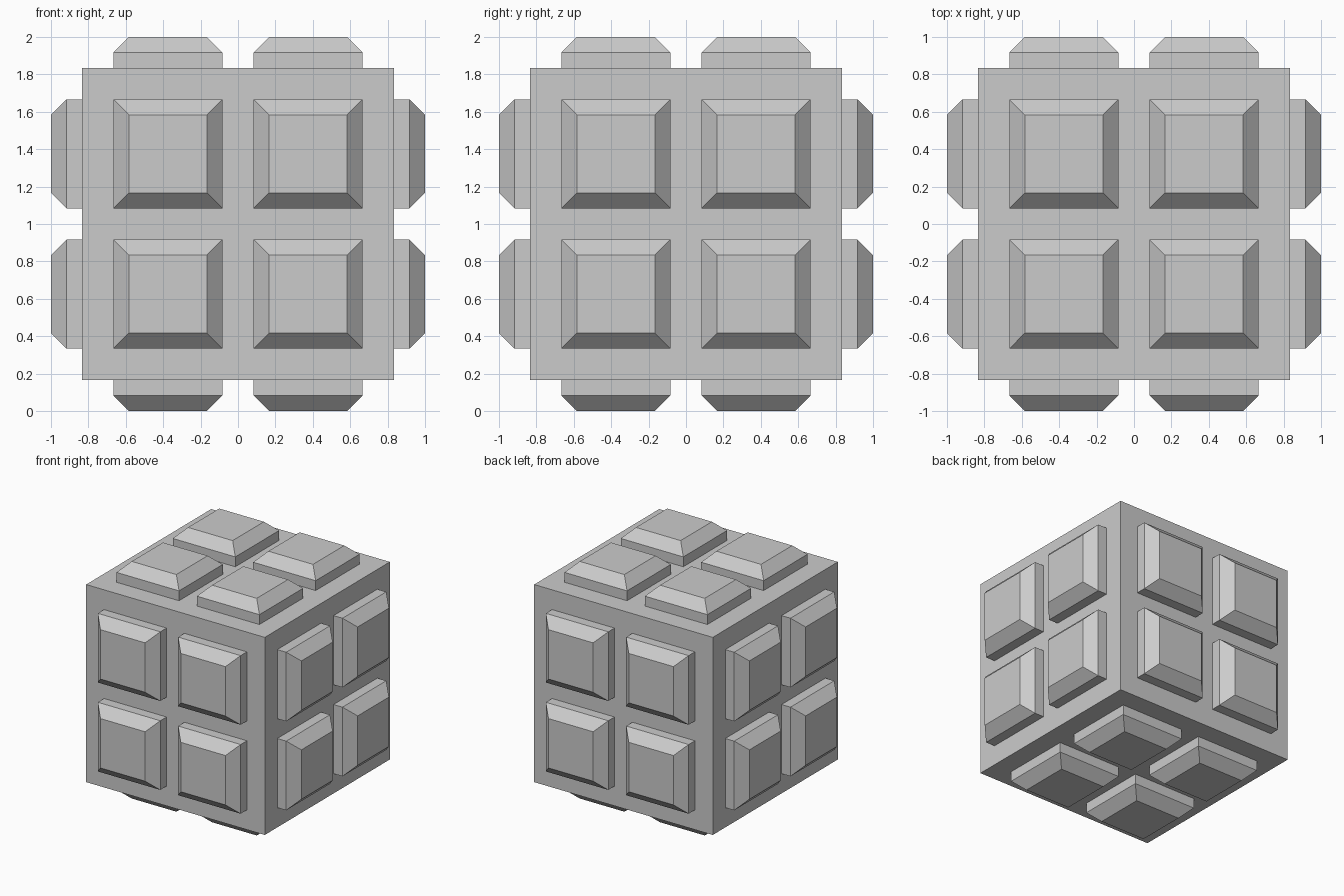
import bpy, bmesh
from math import pi
from mathutils import Matrix

if "Cube" in bpy.data.objects:
    bpy.data.objects.remove(bpy.data.objects["Cube"])

CORE = 5 / 6          # half size of the central block
PAD = 7 / 24          # half width of a raised pad
TOP = 5 / 24          # half width of a pad's flat top
OFFSET = 0.375        # pad centre from the middle of a side
CENTRE = Matrix.Translation((0, 0, 1))


def finish(name, bm):
    bmesh.ops.recalc_face_normals(bm, faces=bm.faces)
    mesh = bpy.data.meshes.new(name)
    bm.to_mesh(mesh)
    bm.free()
    obj = bpy.data.objects.new(name, mesh)
    bpy.context.collection.objects.link(obj)
    return obj


def add_pad(bm, x, y):
    """Square pad with straight sides and a chamfered top, slightly sunk into the block."""
    rings = []
    for half, z in ((PAD, CORE - 0.02), (PAD, 11 / 12), (TOP, 1)):
        rings.append([bm.verts.new((x + sx * half, y + sy * half, z))
                      for sx, sy in ((-1, -1), (1, -1), (1, 1), (-1, 1))])
    for low, high in zip(rings, rings[1:]):
        for i in range(4):
            j = (i + 1) % 4
            bm.faces.new((low[i], low[j], high[j], high[i]))
    bm.faces.new(rings[0][::-1])
    bm.faces.new(rings[-1])


# Central block
bm = bmesh.new()
bmesh.ops.create_cube(bm, size=2 * CORE, matrix=CENTRE)
finish("core_block", bm)

# Four pads on each of the six sides
sides = {
    "top": Matrix.Identity(4),
    "bottom": Matrix.Rotation(pi, 4, 'X'),
    "front": Matrix.Rotation(pi / 2, 4, 'X'),
    "back": Matrix.Rotation(-pi / 2, 4, 'X'),
    "right": Matrix.Rotation(pi / 2, 4, 'Y'),
    "left": Matrix.Rotation(-pi / 2, 4, 'Y'),
}
for side, turn in sides.items():
    bm = bmesh.new()
    for x in (-OFFSET, OFFSET):
        for y in (-OFFSET, OFFSET):
            add_pad(bm, x, y)
    bm.transform(CENTRE @ turn)
    finish(side + "_pads", bm)
